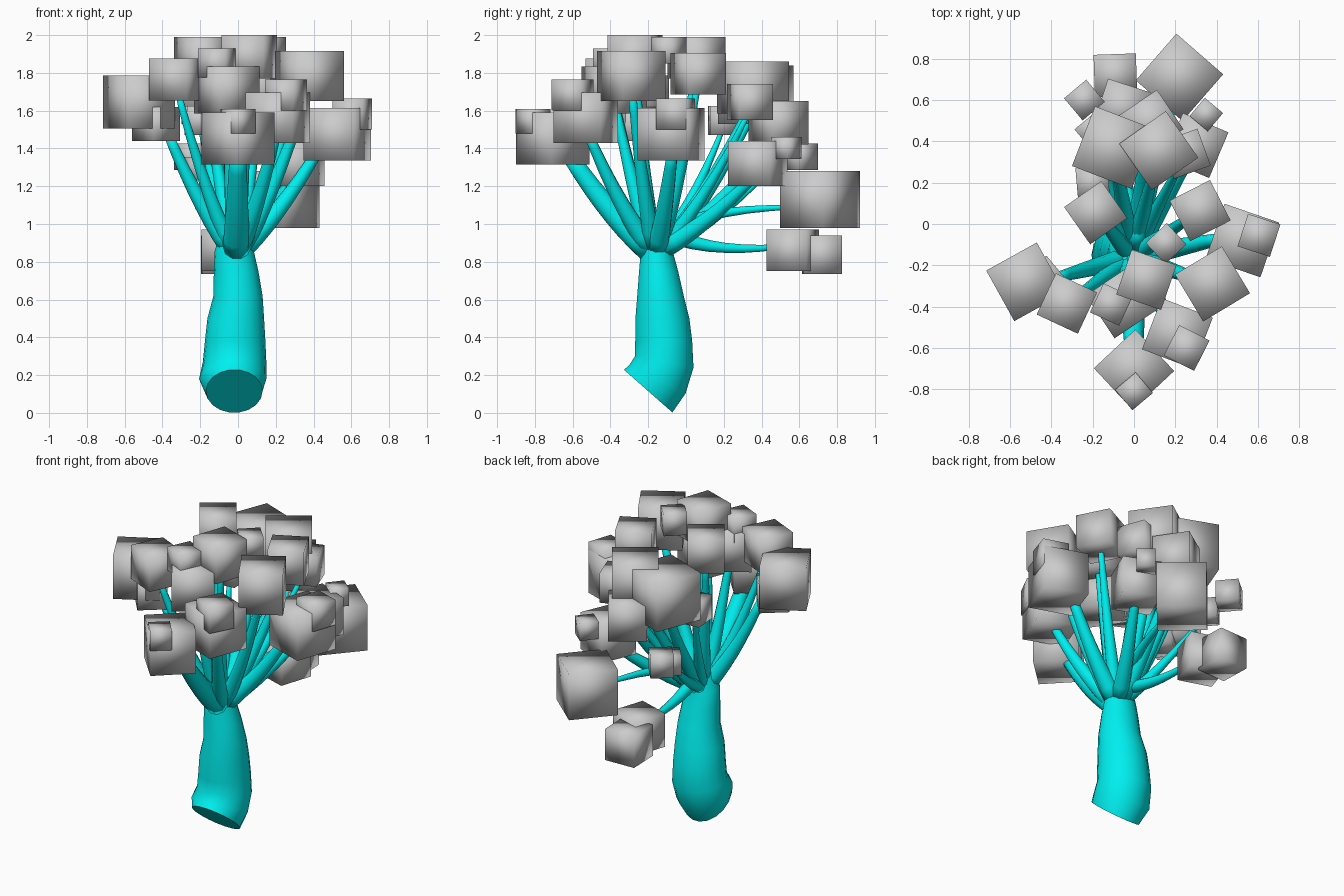
import bpy, bmesh
from math import cos, sin, tau, radians
from mathutils import Vector, Matrix

if "Cube" in bpy.data.objects:
    bpy.data.objects.remove(bpy.data.objects["Cube"])

bark = bpy.data.materials.new("bark_cyan")
bark.diffuse_color = (0.0, 0.87, 0.87, 1)
bark.use_nodes = True
bark.node_tree.nodes["Principled BSDF"].inputs["Base Color"].default_value = bark.diffuse_color


def finish(name, bm, mat=None):
    bmesh.ops.recalc_face_normals(bm, faces=bm.faces)
    me = bpy.data.meshes.new(name)
    bm.to_mesh(me)
    bm.free()
    for p in me.polygons:
        p.use_smooth = True
    if mat:
        me.materials.append(mat)
    ob = bpy.data.objects.new(name, me)
    bpy.context.collection.objects.link(ob)
    return ob


def loft(name, rings, mat):
    """Skin a list of equal rings of points and cap both ends."""
    bm = bmesh.new()
    loops = [[bm.verts.new(p) for p in ring] for ring in rings]
    n = len(loops[0])
    for a, b in zip(loops, loops[1:]):
        for i in range(n):
            j = (i + 1) % n
            bm.faces.new((a[i], a[j], b[j], b[i]))
    bm.faces.new(loops[0][::-1])
    bm.faces.new(loops[-1])
    return finish(name, bm, mat)


def leaf_block(name, x, y, z0, s, angle):
    bm = bmesh.new()
    bmesh.ops.create_cube(bm, size=s, matrix=Matrix.Translation((x, y, z0 + s / 2))
                          @ Matrix.Rotation(radians(angle), 4, 'Z'))
    return finish(name, bm)


def branch(name, end, r0, r1, ctrl=None, steps=7, sides=10):
    """Tapered tube along a quadratic curve from the fork of the trunk."""
    end = Vector(end)
    d = end - Vector((-0.01, -0.16, 0.9))
    start = Vector((-0.01 + 0.08 * d.x, -0.16 + 0.08 * d.y, 0.95 if ctrl else 0.87))
    ctrl = Vector(ctrl) if ctrl else start + Vector((0.47 * d.x, 0.47 * d.y, 0.38 * d.z))
    rings = []
    for k in range(steps + 1):
        t = k / steps
        p = start * (1 - t) ** 2 + ctrl * 2 * t * (1 - t) + end * t * t
        tan = (ctrl - start) * (1 - t) + (end - ctrl) * t
        q = tan.to_track_quat('Z', 'Y')
        r = r0 + (r1 - r0) * t
        rings.append([p + q @ Vector((r * cos(tau * i / sides), r * sin(tau * i / sides), 0))
                      for i in range(sides)])
    return loft(name, rings, bark)


# trunk: centre x, y, z, half width, half depth, slope of the ring towards the back
trunk_rings = [(-0.02, -0.20, 0.115, 0.15, 0.13, -0.88),
               (-0.028, -0.15, 0.18, 0.178, 0.15, -0.52),
               (-0.018, -0.115, 0.27, 0.168, 0.157, -0.2),
               (-0.015, -0.118, 0.38, 0.16, 0.153, 0),
               (-0.012, -0.125, 0.50, 0.15, 0.145, 0),
               (0.0, -0.135, 0.62, 0.13, 0.125, 0),
               (-0.01, -0.145, 0.75, 0.118, 0.105, 0),
               (-0.02, -0.155, 0.86, 0.103, 0.085, 0),
               (-0.01, -0.155, 0.97, 0.075, 0.075, 0)]
N = 18
trunk = loft("trunk", [[(x + rx * cos(tau * i / N), y + ry * sin(tau * i / N),
                         z + m * ry * sin(tau * i / N)) for i in range(N)]
                       for x, y, z, rx, ry, m in trunk_rings], bark)
with bpy.context.temp_override(object=trunk, active_object=trunk,
                               selected_objects=[trunk], selected_editable_objects=[trunk]):
    bpy.ops.object.shade_smooth_by_angle(angle=radians(50))

# leaf blocks carried by a branch: x, y, bottom z, size, turn, branch tip radius
front_blocks = [(0.38, -0.29, 1.65, 0.265, 31, 0.025),
                (0.06, -0.27, 1.77, 0.23, -19, 0.02),
                (-0.06, -0.38, 1.585, 0.25, 34, 0.025),
                (-0.525, -0.28, 1.505, 0.28, 29, 0.03),
                (-0.325, -0.385, 1.655, 0.22, -25, 0.02),
                (0.0, -0.705, 1.315, 0.275, 43, 0.055),
                (0.21, -0.53, 1.43, 0.265, -21, 0.03)]
back_blocks = [(-0.055, 0.565, 0.75, 0.22, -18, 0.018),
               (0.22, 0.71, 0.98, 0.30, -41, 0.015),
               (-0.24, 0.60, 1.285, 0.14, 40, 0.012),
               (0.30, 0.38, 1.20, 0.24, -23, 0.03),
               (-0.10, 0.37, 1.53, 0.31, -21, 0.025),
               (0.08, 0.49, 1.42, 0.23, 34, 0.025),
               (0.12, 0.355, 1.585, 0.275, 35, 0.02),
               (0.25, 0.34, 1.55, 0.19, 20, 0.015)]
middle_blocks = [(0.32, 0.065, 1.685, 0.22, 27, 0.02),
                 (-0.185, 0.055, 1.77, 0.22, 35, 0.02),
                 (-0.20, 0.20, 1.47, 0.155, 5, 0.015),
                 (0.525, -0.08, 1.335, 0.28, -19, 0.035)]
# small blocks resting against the larger ones
small_blocks = [(-0.09, 0.72, 0.735, 0.205, 2), (0.35, 0.53, 1.345, 0.115, -40),
                (0.155, -0.095, 1.85, 0.14, 43), (0.605, -0.055, 1.5, 0.165, -18),
                (-0.11, -0.39, 1.775, 0.155, -25), (-0.435, -0.28, 1.44, 0.18, 40),
                (0.0, -0.81, 1.48, 0.13, 40), (0.255, -0.6, 1.6, 0.165, -27),
                (-0.2, 0.45, 1.23, 0.125, 40)]

# bent paths of the two low rear branches, and branches that stop at a block's near side
low_paths = {("back", 0): (-0.03, 0.14, 0.84), ("back", 1): (0.06, 0.05, 1.08)}
tips = {("front", 3): (-0.38, -0.26, 1.50), ("middle", 3): (0.43, -0.07, 1.40),
        ("back", 0): (-0.055, 0.50, 0.88), ("back", 1): (0.20, 0.60, 1.09),
        ("back", 2): (-0.2, 0.45, 1.29), ("front", 5): (0.0, -0.62, 1.37)}

for region, blocks in (("front", front_blocks), ("back", back_blocks), ("middle", middle_blocks)):
    for k, (x, y, z0, s, a, r) in enumerate(blocks):
        leaf_block(f"{region}_leaf_block_{k + 1}", x, y, z0, s, a)
        low = low_paths.get((region, k))
        tip = tips.get((region, k), (x, y, z0 + s * 0.3))
        branch(f"{region}_branch_{k + 1}", tip, 0.032 + r * 0.75, r * 0.8, low)
for k, row in enumerate(small_blocks):
    leaf_block(f"small_leaf_block_{k + 1}", *row)
